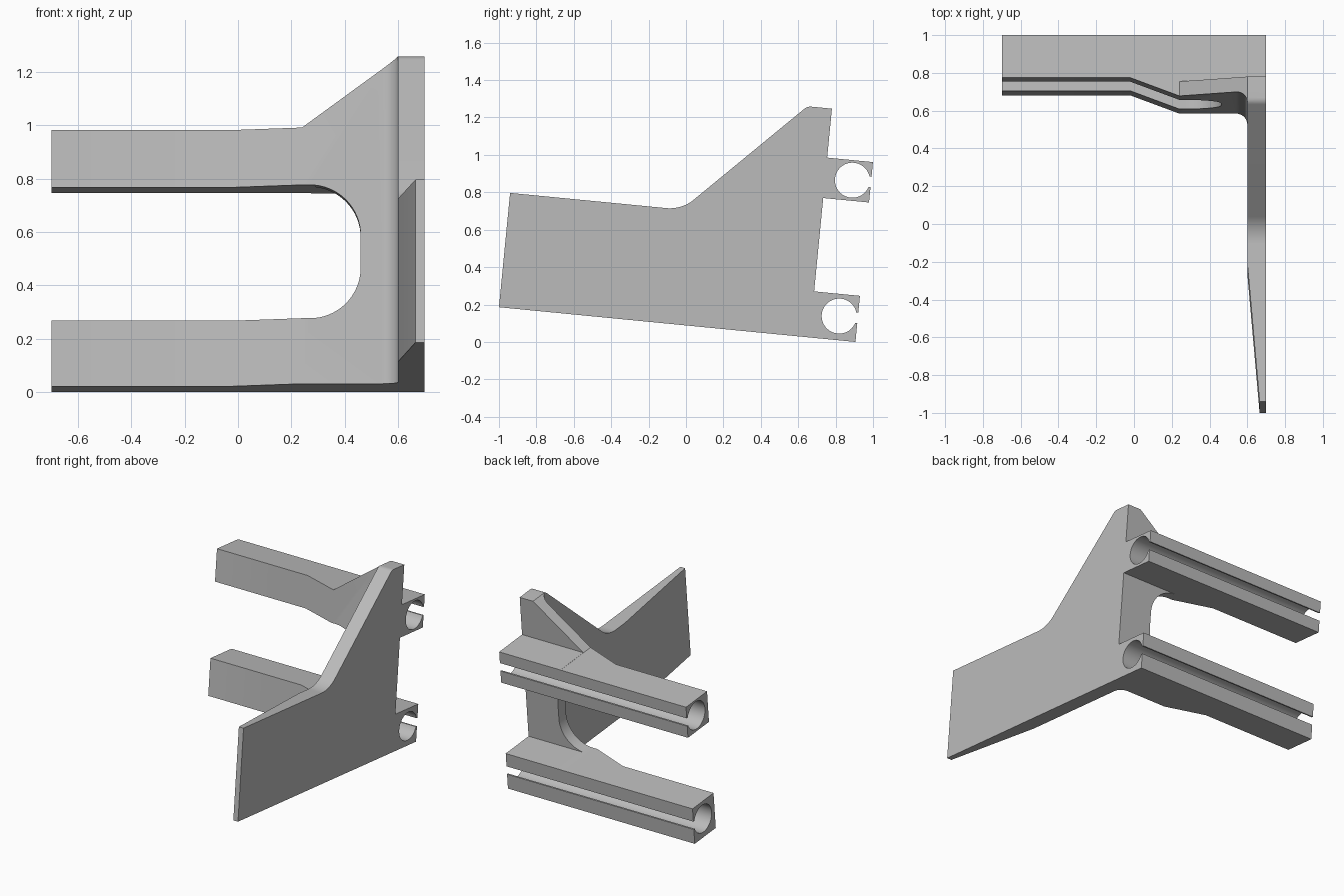
import bpy, bmesh
from math import radians, sin, cos, asin, degrees

if "Cube" in bpy.data.objects:
    bpy.data.objects.remove(bpy.data.objects["Cube"], do_unlink=True)

# One plain grey material
grey = bpy.data.materials.new("plain_grey")
grey.use_nodes = True
GREY = (0.5, 0.5, 0.5, 1)
grey.diffuse_color = GREY
grey.node_tree.nodes["Principled BSDF"].inputs["Base Color"].default_value = GREY


def arc(cx, cy, r, start, end, n=12):
    angles = [radians(start + (end - start) * i / n) for i in range(n + 1)]
    return [(cx + r * cos(a), cy + r * sin(a)) for a in angles]


def prism(name, points, place, low, high):
    """Extrude a closed outline from low to high along the remaining axis."""
    bm = bmesh.new()
    face = bm.faces.new([bm.verts.new(place(a, b, low)) for a, b in points])
    new = bmesh.ops.extrude_face_region(bm, geom=[face])["geom"]
    for v in new:
        if isinstance(v, bmesh.types.BMVert):
            v.co = v.co + place_vector(place, high - low)
    bmesh.ops.recalc_face_normals(bm, faces=bm.faces)
    mesh = bpy.data.meshes.new(name)
    bm.to_mesh(mesh)
    bm.free()
    mesh.materials.append(grey)
    obj = bpy.data.objects.new(name, mesh)
    bpy.context.scene.collection.objects.link(obj)
    return obj


def place_vector(place, distance):
    from mathutils import Vector
    return Vector(place(0, 0, distance))


BACK = 0.006      # rear face of the rails
WEB_BACK = -0.24  # rear face of the web and side plate
BORE = 0.0936
SLOT = 0.028


def rail_outline(bottom, top, centre):
    """Rear outline of one rail with its slotted round bore."""
    a = degrees(asin(SLOT / BORE))
    return ([(WEB_BACK, bottom), (BACK, bottom), (BACK, centre - SLOT)]
            + arc(-0.094, centre, BORE, -a, a - 360, 48)
            + [(BACK, centre + SLOT), (BACK, top), (WEB_BACK, top)])


# Side silhouette: side plate plus both rails
side = ([(-1.909, 0)]
        + rail_outline(0, 0.2475, 0.129)[1:]
        + rail_outline(0.749, 0.966, 0.859)
        + [(WEB_BACK, 1.229)]
        + arc(-0.351, 1.179, 0.05, 90, 135, 6)
        + arc(-1.07, 0.814, 0.2, -45, -90)
        + [(-1.909, 0.614)])
bracket = prism("bracket", side, lambda y, z, x: (x, y, z), -0.7, 0.7)

# Plan mask: stepped rail fronts, filleted corner and tapered plate
plan = ([(-0.8, 0.1), (-0.8, -0.22), (-0.02, -0.22), (0.24, -0.317)]
        + arc(0.54, -0.377, 0.06, 90, 0)
        + [(0.6, -1.17), (0.673, -2), (0.8, -2), (0.8, 0.1)])
plan_mask = prism("plan_mask", plan, lambda x, y, z: (x, y, z), -0.2, 1.5)

# Front mask: gusset slope and the rounded opening between the rails
front = ([(-0.8, -0.2), (0.8, -0.2), (0.8, 1.4), (0.6, 1.4), (0.6, 1.229),
          (0.24, 0.9655), (-0.8, 0.9655), (-0.8, 0.7495)]
         + arc(0.27, 0.5595, 0.19, 90, 0, 16)
         + arc(0.27, 0.437, 0.19, 0, -90, 16)
         + [(-0.8, 0.247)])
front_mask = prism("front_mask", front, lambda x, z, y: (x, y, z), -2.1, 0.2)

# Keep only what all three outlines share
bpy.ops.object.select_all(action="DESELECT")
bpy.context.view_layer.objects.active = bracket
bracket.select_set(True)
for mask in (plan_mask, front_mask):
    mask.hide_render = True
    mod = bracket.modifiers.new(mask.name, "BOOLEAN")
    mod.operation = "INTERSECT"
    mod.solver = "EXACT"
    mod.object = mask
    bpy.ops.object.modifier_apply(modifier=mod.name)
    bpy.data.objects.remove(mask, do_unlink=True)

bpy.ops.object.shade_smooth_by_angle(angle=radians(25))

# Lean the finished bracket slightly forward
bracket.rotation_euler.x = radians(-5.56)
bracket.location = (0, 0.9, 0.0006)
